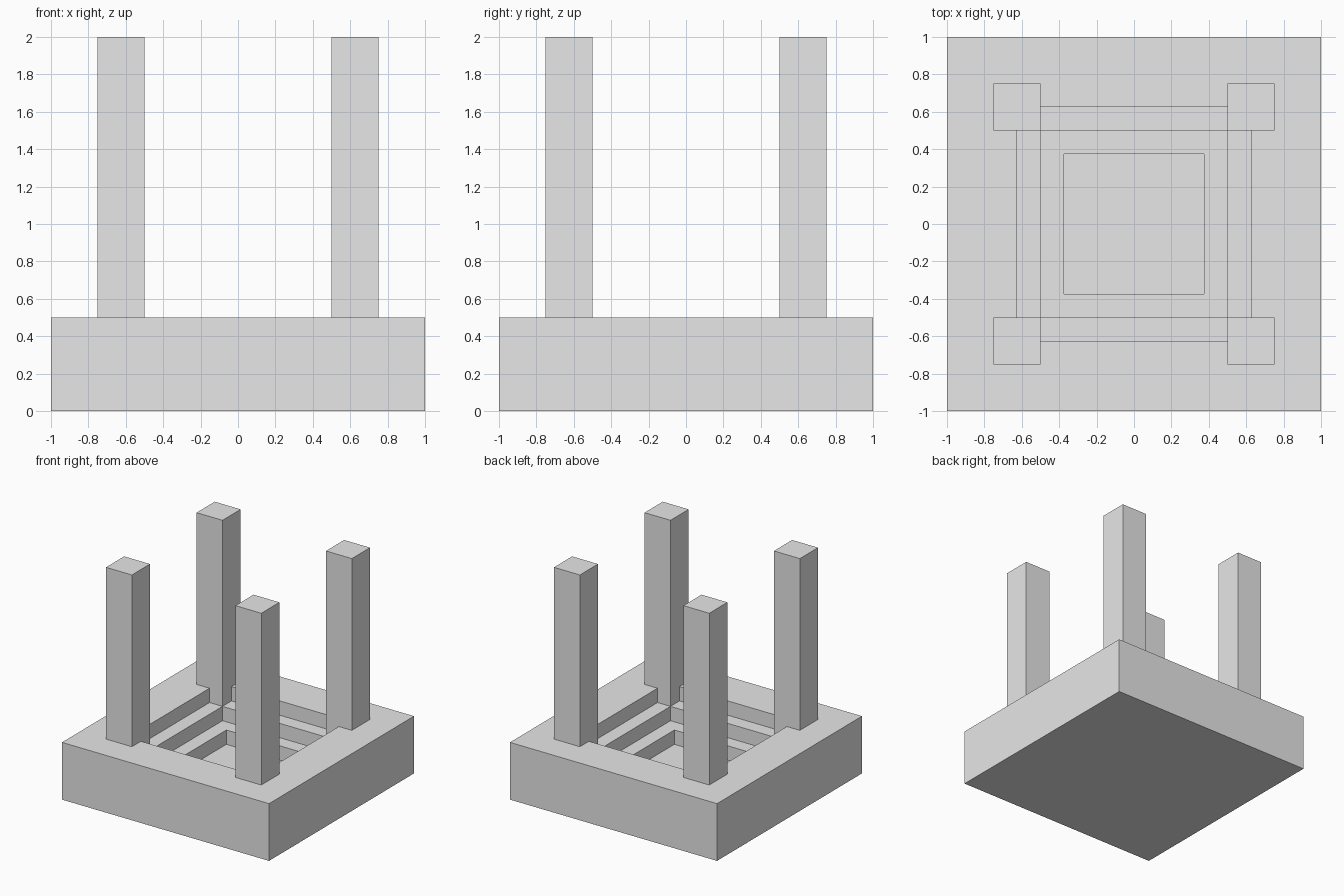
import bpy

if "Cube" in bpy.data.objects:
    bpy.data.objects.remove(bpy.data.objects["Cube"], do_unlink=True)

grey = bpy.data.materials.new("light_grey")
grey.use_nodes = True
grey.diffuse_color = (0.8, 0.8, 0.8, 1)
grey.node_tree.nodes["Principled BSDF"].inputs["Base Color"].default_value = (0.8, 0.8, 0.8, 1)


def box(name, x, y, width, depth, bottom, top):
    """Add a box from its plan centre, plan size and height range."""
    bpy.ops.mesh.primitive_cube_add(size=1, location=(x, y, (bottom + top) / 2))
    obj = bpy.context.object
    obj.name = name
    obj.scale = (width, depth, top - bottom)
    bpy.ops.object.transform_apply(location=False, rotation=False, scale=True)
    obj.data.materials.append(grey)
    return obj


def carve(target, cutter):
    """Subtract the cutter from the target, then discard it."""
    cutter.hide_render = True
    mod = target.modifiers.new("carve", 'BOOLEAN')
    mod.operation = 'DIFFERENCE'
    mod.solver = 'EXACT'
    mod.object = cutter
    bpy.context.view_layer.objects.active = target
    bpy.ops.object.modifier_apply(modifier=mod.name)
    bpy.data.objects.remove(cutter, do_unlink=True)


# Square base block
RIM = 0.5
STEP = 0.125
base = box("base", 0, 0, 2, 2, 0, RIM)

# Stepped basin: a cross-shaped ledge, then two square levels
levels = [(1.0, 1.25, 1), (1.25, 1.0, 1), (1.0, 1.0, 2), (0.75, 0.75, 3)]
for width, depth, steps in levels:
    carve(base, box("basin_cutter", 0, 0, width, depth, RIM - steps * STEP, RIM + 0.2))

# Four corner posts
for side, x in (("left", 0.625), ("right", -0.625)):
    for end, y in (("front", -0.625), ("back", 0.625)):
        box(f"{end}_{side}_post", x, y, 0.25, 0.25, RIM, 2)
